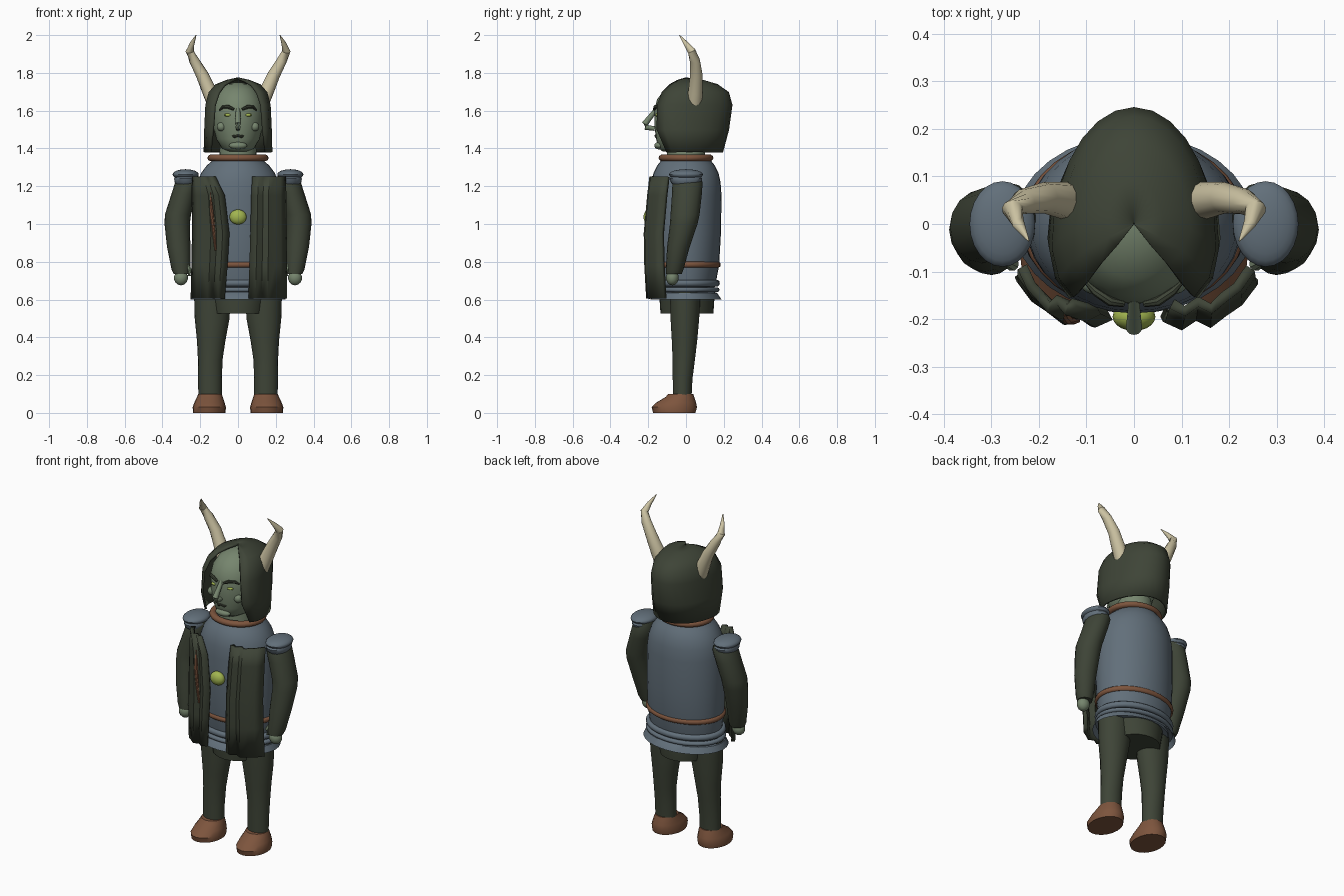
import bpy, bmesh, math
from mathutils import Vector, Matrix


def mat(name, c):
    m = bpy.data.materials.new(name)
    m.diffuse_color = (*c, 1)
    return m


CLOTH = mat("dark green cloth", (0.048, 0.058, 0.038))
STEEL = mat("slate blue", (0.122, 0.160, 0.195))
LEATHER = mat("brown leather", (0.205, 0.090, 0.047))
SKIN = mat("grey green skin", (0.180, 0.235, 0.155))
GLOW = mat("yellow green", (0.36, 0.46, 0.08))
BONE = mat("bone", (0.60, 0.54, 0.36))


def finish(name, bm, m, angle=40):
    bmesh.ops.recalc_face_normals(bm, faces=bm.faces)
    me = bpy.data.meshes.new(name)
    bm.to_mesh(me)
    bm.free()
    ob = bpy.data.objects.new(name, me)
    bpy.context.collection.objects.link(ob)
    me.materials.append(m)
    bpy.ops.object.select_all(action='DESELECT')
    ob.select_set(True)
    bpy.context.view_layer.objects.active = ob
    bpy.ops.object.shade_smooth_by_angle(angle=math.radians(angle))
    return ob


def skin_rows(bm, rows, closed):
    vs = [[bm.verts.new(p) for p in r] for r in rows]
    n = len(rows[0])
    for a, b in zip(vs, vs[1:]):
        for i in range(n if closed else n - 1):
            j = (i + 1) % n
            bm.faces.new((a[i], a[j], b[j], b[i]))
    return vs


def loft(name, rings, m, n=24, caps=(True, True), angle=40):
    """rings: (cx, cy, z, rx, ry) horizontal ellipses"""
    bm = bmesh.new()
    rows = [[(cx + rx * math.cos(t * math.tau / n), cy + ry * math.sin(t * math.tau / n), z)
             for t in range(n)] for cx, cy, z, rx, ry in rings]
    vs = skin_rows(bm, rows, True)
    for k, r in zip(caps, (vs[0], vs[-1])):
        if k:
            bm.faces.new(r)
    return finish(name, bm, m, angle)


def tube(name, pts, m, n=12, angle=40):
    """pts: (x, y, z, radius) along a path"""
    bm = bmesh.new()
    P = [Vector(p[:3]) for p in pts]
    rows = []
    for i, p in enumerate(pts):
        d = P[min(i + 1, len(P) - 1)] - P[max(i - 1, 0)]
        q = d.to_track_quat('Z', 'Y')
        rows.append([P[i] + q @ Vector((math.cos(t * math.tau / n), math.sin(t * math.tau / n), 0)) * p[3]
                     for t in range(n)])
    vs = skin_rows(bm, rows, True)
    bm.faces.new(vs[0])
    bm.faces.new(vs[-1])
    return finish(name, bm, m, angle)


def ball(name, c, r, m, seg=20):
    bm = bmesh.new()
    bmesh.ops.create_uvsphere(bm, u_segments=seg, v_segments=seg // 2, radius=1,
                              matrix=Matrix.Translation(c) @ Matrix.Diagonal((*r, 1)))
    return finish(name, bm, m)


def band(name, z, rx, ry, t, h, m):
    """rounded elliptical ring"""
    bm = bmesh.new()
    prof = [(t * math.cos(a * math.tau / 10), h * math.sin(a * math.tau / 10)) for a in range(10)]
    rows = [[((rx + p) * math.cos(u * math.tau / 32), (ry + p) * math.sin(u * math.tau / 32), z + q)
             for p, q in prof] for u in range(33)]
    skin_rows(bm, rows, True)
    bmesh.ops.remove_doubles(bm, verts=bm.verts, dist=1e-5)
    return finish(name, bm, m)


def sheet(name, rows, m, thick, offset=0, angle=40):
    bm = bmesh.new()
    skin_rows(bm, rows, False)
    bmesh.ops.remove_doubles(bm, verts=bm.verts, dist=1e-5)
    ob = finish(name, bm, m, angle)
    s = ob.modifiers.new("thickness", 'SOLIDIFY')
    s.thickness, s.offset = thick, offset
    return ob


# Torso, hips, neck
loft("torso", [(0, 0, z, rx, ry) for z, rx, ry in [
    (0.70, .215, .16), (0.78, .225, .175), (0.95, .228, .185), (1.15, .225, .188), (1.22, .215, .183),
    (1.27, .195, .172), (1.31, .165, .152), (1.345, .125, .125)]], STEEL, 32)
loft("hips", [(0, .005, .525, .14, .14), (0, .005, .60, .155, .145), (0, 0, .70, .18, .14)], CLOTH)
loft("neck", [(0, 0, 1.31, .10, .10), (0, 0, 1.44, .095, .10)], SKIN)
band("collar", 1.35, .142, .125, .02, .018, LEATHER)
band("belt", .785, .222, .17, .014, .016, LEATHER)

# Armoured skirt plates
loft("skirt_lower", [(0, 0, .60, .252, .188), (0, 0, .635, .238, .165), (0, 0, .64, .20, .15)],
     STEEL, 32, (False, True))
band("skirt_middle", .652, .225, .163, .014, .013, STEEL)
band("skirt_upper", .687, .222, .163, .016, .018, STEEL)
loft("skirt_core", [(0, 0, .625, .21, .15), (0, 0, .72, .215, .155)], STEEL, 32)

# Head
loft("head", [(0, cy, z, rx, ry) for z, cy, rx, ry in [
    (1.385, -.05, .055, .075), (1.40, -.045, .085, .10), (1.45, -.03, .115, .128), (1.52, -.025, .133, .143),
    (1.60, -.02, .137, .148), (1.66, -.015, .125, .138), (1.71, -.01, .095, .105), (1.74, 0, .055, .06),
    (1.75, 0, .015, .015)]], SKIN, 28)
tube("nose", [(0, -.155, 1.61, .011), (0, -.19, 1.565, .014), (0, -.218, 1.53, .017),
              (0, -.215, 1.512, .014), (0, -.165, 1.505, .012)], SKIN)
ball("lip", (0, -.143, 1.415), (.048, .025, .02), SKIN)
tube("mouth", [(-.038, -.145, 1.47, .004), (-.018, -.158, 1.463, .008), (0, -.161, 1.468, .006),
               (.018, -.158, 1.463, .008), (.038, -.145, 1.47, .004)], CLOTH, 8)

# Open hood of hair: rows of (z, half width, back y, side centre y, front edge x, y)
rows = []
for z, w, yb, yc, xf, yf in [
        (1.77, .001, .002, 0, .0005, -.001), (1.757, .06, .09, 0, .035, -.045), (1.735, .115, .165, -.01, .07, -.085),
        (1.695, .15, .222, -.03, .10, -.125), (1.63, .167, .24, -.05, .122, -.15),
        (1.50, .173, .222, -.05, .132, -.152), (1.38, .176, .19, -.03, .145, -.10)]:
    side = [(xf, yf), (xf + (w - xf) * .7, yc + (yf - yc) * .6)]
    side += [(w * math.cos(a), yc + (yb - yc) * math.sin(a)) for a in [k * math.pi / 14 for k in range(8)]]
    rows.append([(x, y, z) for x, y in side] + [(-x, y, z) for x, y in side[-2::-1]])
sheet("hair", rows, CLOTH, .012, 0, 50)

# Paired parts
for s, tag in ((-1, "right"), (1, "left")):
    ball(tag + "_eye", (s * .052, -.151, 1.577), (.021, .012, .009), GLOW, 12)
    ball(tag + "_cheek", (s * .088, -.125, 1.515), (.024, .022, .024), SKIN, 16)
    tube(tag + "_brow", [(s * .022, -.168, 1.607, .007), (s * .05, -.163, 1.62, .010),
                         (s * .08, -.143, 1.619, .009), (s * .098, -.125, 1.603, .005)], CLOTH, 8)
    tube(tag + "_horn", [(s * .125, .045, 1.645, .042), (s * .15, .05, 1.70, .039), (s * .19, .055, 1.79, .033),
                         (s * .232, .047, 1.865, .027), (s * .256, .03, 1.915, .022),
                         (s * .243, 0, 1.955, .013), (s * .222, -.035, 2.0, .002)], BONE, 12)
    loft(tag + "_arm", [(s * x, y, z, rx, ry) for x, y, z, rx, ry in [
        (.298, -.065, .735, .042, .042), (.302, -.06, .76, .05, .047), (.314, -.04, .88, .062, .06),
        (.322, -.012, 1.00, .067, .073), (.318, -.005, 1.05, .069, .077), (.285, .005, 1.16, .067, .079),
        (.268, .008, 1.22, .065, .08), (.262, .008, 1.26, .05, .06)]], CLOTH, 16)
    loft(tag + "_pauldron_rim", [(s * .275, 0, 1.21, .054, .07), (s * .275, 0, 1.22, .06, .08),
                                 (s * .275, 0, 1.24, .063, .086), (s * .275, 0, 1.26, .055, .07)], STEEL)
    ball(tag + "_pauldron", (s * .277, 0, 1.262), (.069, .09, .028), STEEL, 24)
    ball(tag + "_hand", (s * .302, -.072, .715), (.038, .034, .04), SKIN, 14)
    tube(tag + "_thumb", [(s * .268, -.08, .78, .011), (s * .256, -.085, .755, .014),
                          (s * .258, -.085, .725, .010)], SKIN, 8)
    loft(tag + "_leg", [(s * x, y, z, rx, ry) for x, y, z, rx, ry in [
        (.148, -.02, .08, .062, .05), (.148, -.018, .18, .063, .053), (.147, -.012, .28, .065, .06),
        (.142, -.008, .38, .075, .068), (.137, -.006, .50, .092, .077), (.135, -.004, .64, .098, .082)]], CLOTH, 18)
    loft(tag + "_shoe", [(s * x, y, z, rx, ry) for x, y, z, rx, ry in [
        (.152, -.062, 0, .086, .112), (.152, -.062, .03, .088, .12), (.151, -.052, .055, .08, .105),
        (.149, -.032, .085, .068, .075), (.148, -.028, .10, .062, .066)]], LEATHER, 20)

# Folded cloak fronts: rows of (z, outer x, inner x, forward shift)
folds = [-.105, -.145, -.165, -.19, -.175, -.195, -.18]
for s, tag, spec in (
        (-1, "right", [(1.25, .235, .125, .015), (1.15, .236, .075, 0), (.95, .235, .05, -.012),
                       (.78, .238, .06, -.01), (.605, .242, .075, 0)]),
        (1, "left", [(1.25, .245, .08, .012), (1.15, .247, .075, 0), (.95, .25, .07, -.018),
                     (.78, .252, .065, -.015), (.605, .252, .06, -.005)])):
    sheet(tag + "_cloak_front",
          [[(s * (a + (b - a) * i / 6), f + d, z) for i, f in enumerate(folds)] for z, a, b, d in spec],
          CLOTH, .022, 0, 50)

# Chest gem and strap
ball("gem", (0, -.195, 1.037), (.045, .03, .04), GLOW)
tube("strap", [(-.15, -.185, 1.165, .008), (-.14, -.2, 1.06, .011), (-.128, -.203, .95, .009),
               (-.118, -.203, .86, .005)], LEATHER, 8)
